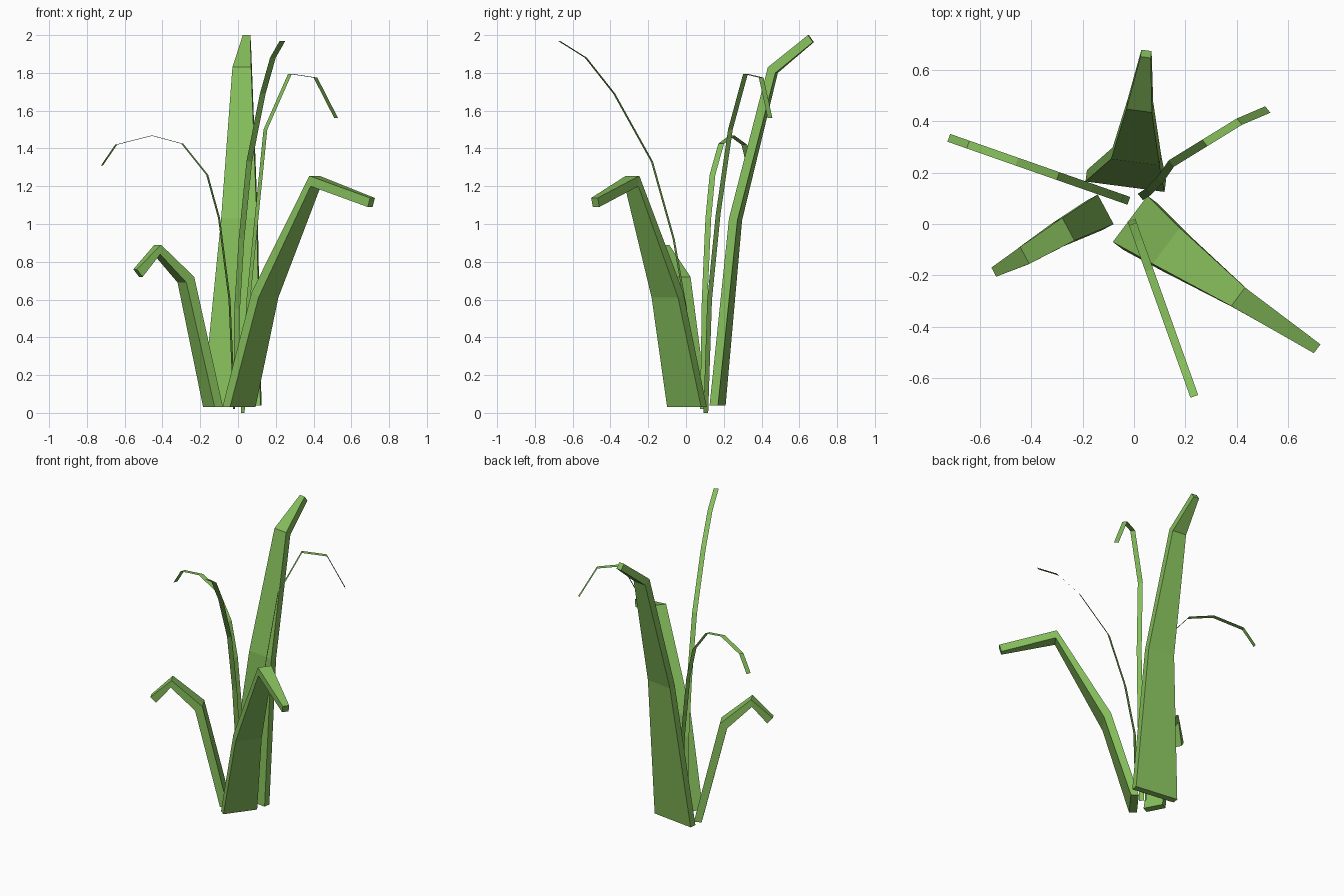
import bpy, bmesh
from mathutils import Vector

if "Cube" in bpy.data.objects:
    bpy.data.objects.remove(bpy.data.objects["Cube"])

green = bpy.data.materials.new("leaf green")
green.diffuse_color = (0.235, 0.51, 0.105, 1)
green.use_nodes = True
green.node_tree.nodes["Principled BSDF"].inputs["Base Color"].default_value = green.diffuse_color


def finish(name, bm):
    mesh = bpy.data.meshes.new(name)
    bm.to_mesh(mesh)
    bm.free()
    mesh.materials.append(green)
    bpy.context.collection.objects.link(bpy.data.objects.new(name, mesh))


def blade(name, lean, sections):
    """Thick leaf: each section is upper centre x, y, z, width, then the
    offset to the underside along the lean and in z."""
    lean = Vector((*lean, 0)).normalized()
    side = Vector((lean.y, -lean.x, 0))
    bm = bmesh.new()
    rings = []
    for x, y, z, w, out, dz in sections:
        c, s = Vector((x, y, z)), side * w / 2
        d = lean * out + Vector((0, 0, dz))
        rings.append([bm.verts.new(p) for p in (c - s, c + s, c + s + d, c - s + d)])
    for a, b in zip(rings, rings[1:]):
        for i in range(4):
            j = (i + 1) % 4
            bm.faces.new((a[i], a[j], b[j], b[i]))
    bm.faces.new(rings[0])
    bm.faces.new(rings[-1])
    bmesh.ops.recalc_face_normals(bm, faces=bm.faces)
    finish(name, bm)


def strip(name, lean, path, width=0.032):
    """Paper-thin grass stalk: flat ribbon along a path."""
    lean = Vector((*lean, 0)).normalized()
    s = Vector((lean.y, -lean.x, 0)) * width / 2
    bm = bmesh.new()
    rows = [(bm.verts.new(Vector(p) - s), bm.verts.new(Vector(p) + s)) for p in path]
    for a, b in zip(rows, rows[1:]):
        bm.faces.new((a[0], a[1], b[1], b[0]))
    finish(name, bm)


# Thick leaves
blade("tall_back_leaf", (0.13, 0.99), [
    (-0.035, 0.145, 0.04, 0.31, 0.045, 0),
    (0.005, 0.24, 1.03, 0.19, 0.045, -0.01),
    (0.02, 0.44, 1.83, 0.10, 0.04, -0.03),
    (0.045, 0.648, 2.0, 0.04, 0.027, -0.037)])
blade("right_leaf", (0.8, -0.6), [
    (-0.015, 0.02, 0.03, 0.225, 0.05, 0),
    (0.125, -0.085, 0.64, 0.175, 0.045, -0.03),
    (0.405, -0.283, 1.255, 0.09, 0.008, -0.055),
    (0.712, -0.485, 1.138, 0.043, -0.015, -0.048)])
blade("left_leaf", (-0.88, -0.47), [
    (-0.11, 0.057, 0.03, 0.13, 0.05, 0),
    (-0.255, -0.02, 0.72, 0.10, 0.047, -0.03),
    (-0.425, -0.122, 0.89, 0.075, 0.005, -0.05),
    (-0.545, -0.187, 0.76, 0.04, -0.035, -0.04)])

# Thin stalks; the straight ones are given as (x or y, z) along one plane
left = [(-0.02, 0.02), (-0.045, 0.6), (-0.1, 1.03), (-0.163, 1.26),
        (-0.295, 1.425), (-0.455, 1.468), (-0.645, 1.42), (-0.72, 1.31)]
strip("left_stalk", (-0.94, 0.33),
      [(x, 0.09 - (x + 0.02) * 0.35, z) for x, z in left])
front = [(0.015, 0.03), (0.0, 0.55), (-0.065, 0.92), (-0.18, 1.33),
         (-0.38, 1.69), (-0.53, 1.88), (-0.67, 1.968)]
strip("front_stalk", (0.34, -0.94),
      [(-0.01 + (0.015 - y) * 0.357, y, z) for y, z in front])
strip("right_stalk", (0.75, 0.6), [
    (0.025, 0.105, 0), (0.055, 0.125, 0.6), (0.1, 0.17, 1.05),
    (0.145, 0.235, 1.5), (0.275, 0.315, 1.795), (0.41, 0.398, 1.775),
    (0.52, 0.445, 1.56)])
